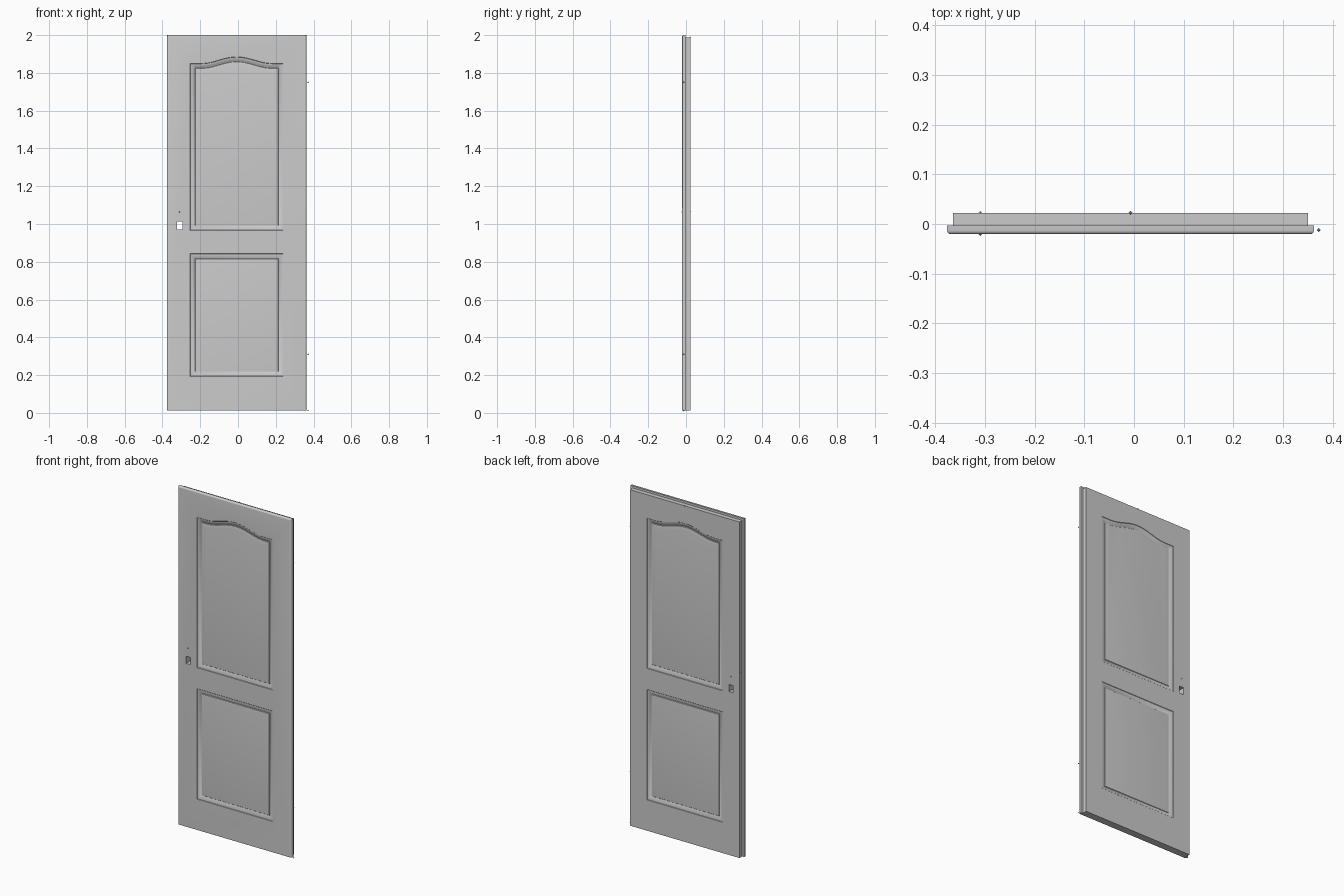
import bpy, bmesh, math

if "Cube" in bpy.data.objects:
    bpy.data.objects.remove(bpy.data.objects["Cube"])

X0, X1, Z0, Z1 = -0.376, 0.362, 0.012, 2.0
CX = (X0 + X1) / 2
FRONT, STEP, BACK = -0.0205, -0.003, 0.0225


def finish(name, bm, smooth=False):
    bmesh.ops.recalc_face_normals(bm, faces=bm.faces)
    me = bpy.data.meshes.new(name)
    bm.to_mesh(me)
    bm.free()
    ob = bpy.data.objects.new(name, me)
    bpy.context.collection.objects.link(ob)
    if smooth:
        bpy.context.view_layer.objects.active = ob
        ob.select_set(True)
        bpy.ops.object.shade_smooth_by_angle(angle=math.radians(35))
        ob.select_set(False)
    return ob


def ring(bm, pts, y):
    return [bm.verts.new((x, y, z)) for x, z in pts]


def bridge(bm, a, b):
    n = len(a)
    for i in range(n):
        j = (i + 1) % n
        bm.faces.new((a[i], a[j], b[j], b[i]))


def fill(bm, rings):
    edges = [bm.edges.get((r[i - 1], r[i])) for r in rings for i in range(len(r))]
    bmesh.ops.triangle_fill(bm, edges=edges, use_beauty=True,
                            normal=(0, 1, 0))


def rect(x0, x1, z0, z1):
    return [(x0, z0), (x1, z0), (x1, z1), (x0, z1)]


def panel_outline(inset, z0, z1, rise):
    """Panel outline with an arched top edge when rise > 0."""
    w = 0.246 - inset
    pts = [(CX - w, z0 + inset), (CX + w, z0 + inset)]
    n = 36 if rise else 1
    for i in range(n + 1):
        x = w - 2 * w * i / n
        bump = rise * 0.5 * (1 + math.cos(math.pi * min(abs(x) / 0.19, 1)))
        pts.append((CX + x, z1 - inset + bump))
    return pts


# Door leaf: rebated slab with rounded front edges
bm = bmesh.new()
r = 0.008
outline = [(r * (1 - math.sin(a)), FRONT + r * (1 - math.cos(a)))
           for a in (math.pi / 2 * k / 5 for k in range(6))]
outline += [(0, STEP), (0.0125, STEP), (0.0125, BACK)]
loops = [ring(bm, rect(X0 + i, X1 - i, Z0, Z1 - i), y) for i, y in outline]
for a, b in zip(loops, loops[1:]):
    bridge(bm, a, b)

# Handle hole through the leaf
hole = rect(-0.323, -0.295, 0.972, 1.014)
hole_f, hole_b = ring(bm, hole, FRONT), ring(bm, hole, BACK)
bridge(bm, hole_f, hole_b)

# Moulded panels on both faces: (inset, depth) profile
moulding = [(0, 0), (0.002, 0.002), (0.009, 0.003), (0.016, 0.0055),
            (0.021, 0.009), (0.025, 0.010), (0.027, 0.0075),
            (0.036, 0.0065), (0.048, 0.005)]
panels = [(0.966, 1.850, 0.035), (0.193, 0.843, 0.0)]
for face_y, sign, edge, keyhole in ((FRONT, 1, loops[0], hole_f),
                                    (BACK, -1, loops[-1], hole_b)):
    borders = [edge, keyhole]
    for z0, z1, rise in panels:
        rings = [ring(bm, panel_outline(t, z0, z1, rise), face_y + sign * d)
                 for t, d in moulding]
        for a, b in zip(rings, rings[1:]):
            bridge(bm, a, b)
        fill(bm, [rings[-1]])
        borders.append(rings[0])
    fill(bm, borders)
finish("door_leaf", bm, smooth=True)

# Lock plate let into the rebated edge
bm = bmesh.new()
bmesh.ops.create_cube(bm, size=1)
for v in bm.verts:
    v.co = (X0 + 0.0125 + v.co.x * 0.001, 0.010 + v.co.y * 0.016,
            1.02 + v.co.z * 0.16)
finish("lock_plate", bm)


# Tiny octahedral fixing points
def stud(name, x, y, z, rad=0.004):
    bm = bmesh.new()
    bmesh.ops.create_uvsphere(bm, u_segments=4, v_segments=2, radius=rad)
    finish(name, bm).location = (x, y, z)


for i, z in enumerate((0.012, 0.31, 1.75)):
    stud(f"hinge_point_{i + 1}", 0.371, -0.012, z)
stud("lock_point_front", -0.309, -0.0205, 1.064)
stud("lock_point_back", -0.309, 0.0225, 1.064)
stud("top_point", CX, 0.0225, Z1 - 0.0125)
